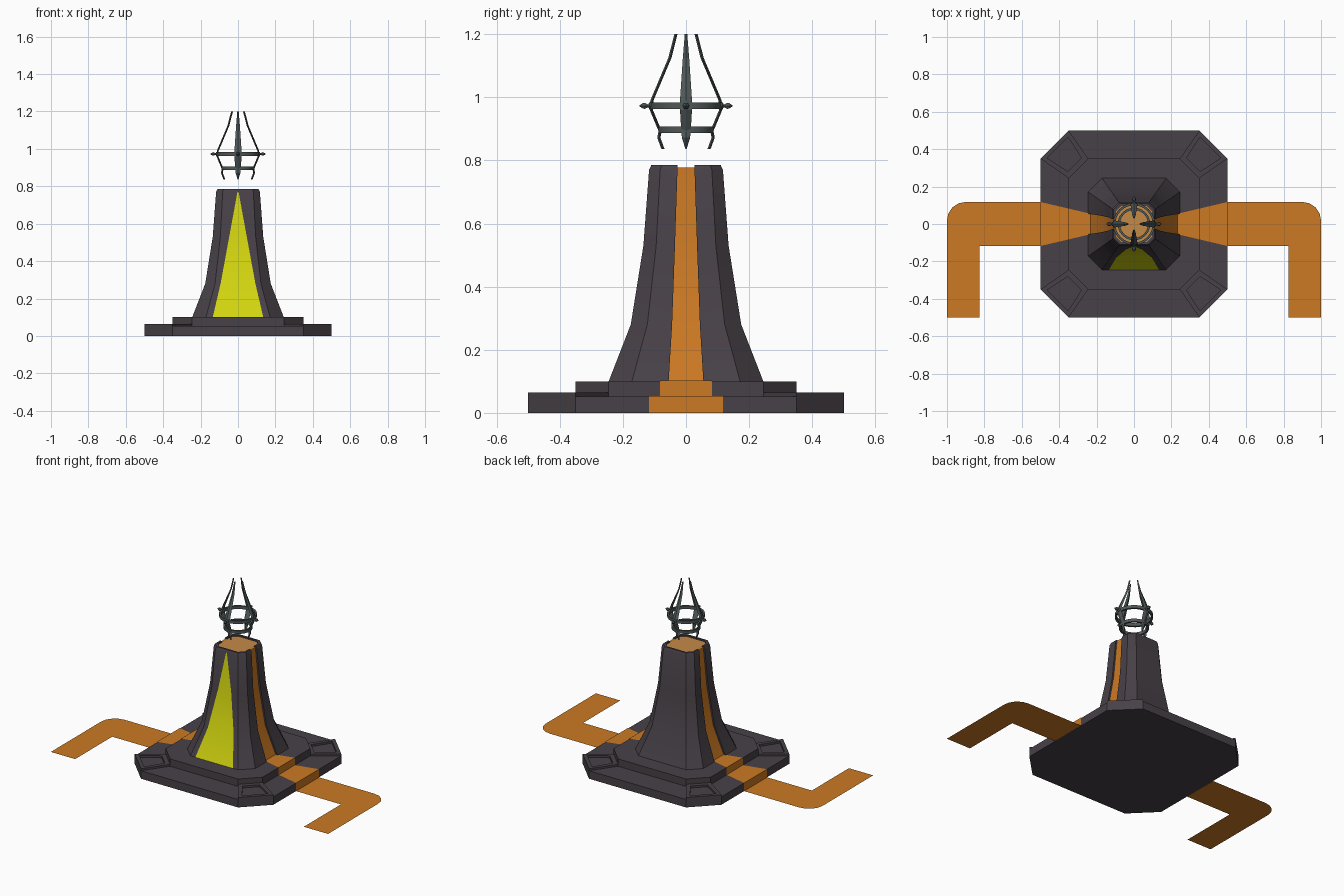
import bpy, bmesh
from math import sin, cos, pi, radians
from mathutils import Matrix

if "Cube" in bpy.data.objects:
    bpy.data.objects.remove(bpy.data.objects["Cube"], do_unlink=True)


def material(name, srgb):
    m = bpy.data.materials.new(name)
    m.use_nodes = True
    col = [((c + 0.055) / 1.055) ** 2.4 for c in srgb] + [1]
    m.diffuse_color = col
    m.node_tree.nodes["Principled BSDF"].inputs["Base Color"].default_value = col
    return m


stone = material("dark_stone", (0.28, 0.255, 0.28))
orange = material("orange_band", (0.80, 0.475, 0.14))
copper = material("pale_copper", (0.77, 0.54, 0.28))
yellow = material("yellow_panel", (0.83, 0.84, 0.06))
metal = material("grey_metal", (0.31, 0.345, 0.34))


def finish(bm, name, mats, closed=True, smooth=False):
    if closed:
        bmesh.ops.recalc_face_normals(bm, faces=bm.faces)
    me = bpy.data.meshes.new(name)
    bm.to_mesh(me)
    bm.free()
    ob = bpy.data.objects.new(name, me)
    bpy.context.collection.objects.link(ob)
    for m in mats:
        me.materials.append(m)
    if smooth:
        smooth_shade(ob)
    return ob


def activate(ob):
    bpy.ops.object.select_all(action='DESELECT')
    ob.select_set(True)
    bpy.context.view_layer.objects.active = ob


def smooth_shade(ob):
    activate(ob)
    bpy.ops.object.shade_smooth_by_angle(angle=radians(30))


def loft(bm, rings, wrap=False):
    """Skin a list of equal point rings; cap the ends or join them."""
    vs = [[bm.verts.new(p) for p in ring] for ring in rings]
    n = len(vs[0])
    for a, b in zip(vs, vs[1:] + vs[:1] if wrap else vs[1:]):
        for i in range(n):
            j = (i + 1) % n
            bm.faces.new((a[i], a[j], b[j], b[i]))
    if not wrap:
        bm.faces.new(vs[0][::-1])
        bm.faces.new(vs[-1])


def octagon(h, z):
    c = 0.7 * h
    return [(h, -c, z), (h, c, z), (c, h, z), (-c, h, z),
            (-h, c, z), (-h, -c, z), (-c, -h, z), (c, -h, z)]


def octagon_part(name, levels, mat, smooth=False):
    bm = bmesh.new()
    loft(bm, [octagon(h, z) for h, z in levels])
    return finish(bm, name, [mat], smooth=smooth)


def ribbon(name, path, mat):
    """Open sheet along (x, z, half width), facing +x or up."""
    bm = bmesh.new()
    rows = [(bm.verts.new((x, -w, z)), bm.verts.new((x, w, z))) for x, z, w in path]
    for a, b in zip(rows, rows[1:]):
        bm.faces.new((a[0], a[1], b[1], b[0]))
    return finish(bm, name, [mat], closed=False, smooth=True)


def mirror(ob, y=False):
    m = ob.modifiers.new("mirror", 'MIRROR')
    m.use_axis = (True, y, False)


def cut(ob, cutter):
    m = ob.modifiers.new("cut", 'BOOLEAN')
    m.operation = 'DIFFERENCE'
    m.solver = 'EXACT'
    m.object = cutter
    activate(ob)
    bpy.ops.object.modifier_apply(modifier=m.name)
    bpy.data.objects.remove(cutter, do_unlink=True)


# Stepped base
octagon_part("base_plinth", [(0.5, 0), (0.5, 0.052)], stone)
octagon_part("base_step", [(0.35, 0.05), (0.35, 0.1)], stone)

# Raised corner blocks with copper-floored recesses
bm = bmesh.new()
quad = [(0.5, 0.35), (0.35, 0.5), (0.245, 0.35), (0.35, 0.245)]
loft(bm, [[(x, y, z) for x, y in quad] for z in (0, 0.065)])
bmesh.ops.recalc_face_normals(bm, faces=bm.faces)
top = max(bm.faces, key=lambda f: f.calc_center_median().z)
bmesh.ops.inset_region(bm, faces=[top], thickness=0.036)
floor = bmesh.ops.extrude_discrete_faces(bm, faces=[top])["faces"][0]
hole = [v for v in floor.verts]
rim = sorted({v for v in bm.verts if v not in hole and v.is_boundary}, key=lambda v: v.index)
bmesh.ops.translate(bm, verts=hole, vec=(0, 0, -0.02))
floor.material_index = 1
for e in list(floor.edges):
    # Wall between the recess floor and the block top
    pair = [min(rim, key=lambda r: (r.co.xy - v.co.xy).length) for v in e.verts] if rim else None
    if pair and pair[0] != pair[1]:
        bm.faces.new((e.verts[0], e.verts[1], pair[1], pair[0]))
mirror(finish(bm, "corner_blocks", [stone, copper]), y=True)

# Flared tower
levels = [(0.245, 0.1), (0.175, 0.28), (0.135, 0.53), (0.117, 0.77)]
tower = octagon_part("tower", levels + [(0.11, 0.785)], stone)

# Side channels, top recess and rim notches
DEPTH = 0.012
widths = [0.055, 0.044, 0.035, 0.027]
channel = [(h - DEPTH, z, w) for (h, z), w in zip(levels, widths)]
bm = bmesh.new()
path = [(channel[0][0], 0.09, 0.055)] + channel + [(0.103, 0.82, 0.027)]
loft(bm, [[(x, -w, z), (x + 0.1, -w, z), (x + 0.1, w, z), (x, w, z)] for x, z, w in path])
cutter = finish(bm, "channel_cutter", [stone])
mirror(cutter)
cutter.hide_render = True
cut(tower, cutter)
cut(tower, octagon_part("top_cutter", [(0.097, 0.775), (0.097, 0.82)], stone))
bm = bmesh.new()
bmesh.ops.create_cube(bm, size=1, matrix=Matrix.Translation((0, 0, 0.8)) @ Matrix.Diagonal((0.4, 0.054, 0.05, 1)))
cut(tower, finish(bm, "notch_cutter", [stone]))
smooth_shade(tower)
octagon_part("tower_cap", [(0.096, 0.772), (0.096, 0.777)], copper)

# Orange bands running from the ground up the tower sides
band = [(0.502, 0, 0.118), (0.502, 0.054, 0.118), (0.352, 0.054, 0.083),
        (0.352, 0.102, 0.083), (channel[0][0], 0.102, 0.055)]
band += [(x + 0.002, z, w) for x, z, w in channel[1:]] + [(0.107, 0.778, 0.027), (0.09, 0.778, 0.027)]
mirror(ribbon("side_bands", band, orange))

# Flat ground paths with a rounded outer bend
bm = bmesh.new()
R = 0.1
arc = [(1 - R + R * cos(a), 0.118 - R + R * sin(a)) for a in [i * pi / 8 for i in range(5)]]
outline = [(0.5, -0.118), (0.825, -0.118), (0.825, -0.5), (1, -0.5)] + arc + [(0.5, 0.118)]
bm.faces.new([bm.verts.new((x, y, 0.001)) for x, y in outline])
mirror(finish(bm, "ground_paths", [orange], closed=False))

# Yellow front panel
panel = [(h + 0.002, z, w) for (h, z), w in zip(levels, (0.135, 0.093, 0.047, 0.003))]
ribbon("front_panel", panel, yellow).rotation_euler.z = -pi / 2

# Floating crown: two hoops
for name, r, z in (("upper_hoop", 0.112, 0.973), ("lower_hoop", 0.087, 0.897)):
    bm = bmesh.new()
    section = [(r - 0.012, z - 0.01), (r, z - 0.01), (r, z + 0.01), (r - 0.012, z + 0.01)]
    turns = [2 * pi * i / 24 for i in range(24)]
    loft(bm, [[(p * cos(a), p * sin(a), q) for p, q in section] for a in turns], wrap=True)
    finish(bm, name, [metal], smooth=True)

# Four bowed blades, each with a pointed stud
blade = [(0.073, 0.836, 0.002), (0.086, 0.872, 0.013), (0.082, 0.893, 0.015), (0.11, 0.96, 0.019),
         (0.108, 0.99, 0.019), (0.051, 1.125, 0.01), (0.032, 1.2, 0.004)]
stud = [(0.105, 0.012), (0.116, 0.012), (0.12, 0.005), (0.131, 0.011), (0.137, 0.01), (0.148, 0.001)]
T = 0.005
for i, side in enumerate(("left", "back", "right", "front")):
    bm = bmesh.new()
    loft(bm, [[(r - T, 0, z), (r, -w, z), (r + T, 0, z), (r, w, z)] for r, z, w in blade])
    loft(bm, [[(x, s * cos(k * pi / 3), 0.973 + s * sin(k * pi / 3)) for k in range(6)] for x, s in stud])
    finish(bm, side + "_blade", [metal]).rotation_euler.z = i * pi / 2
